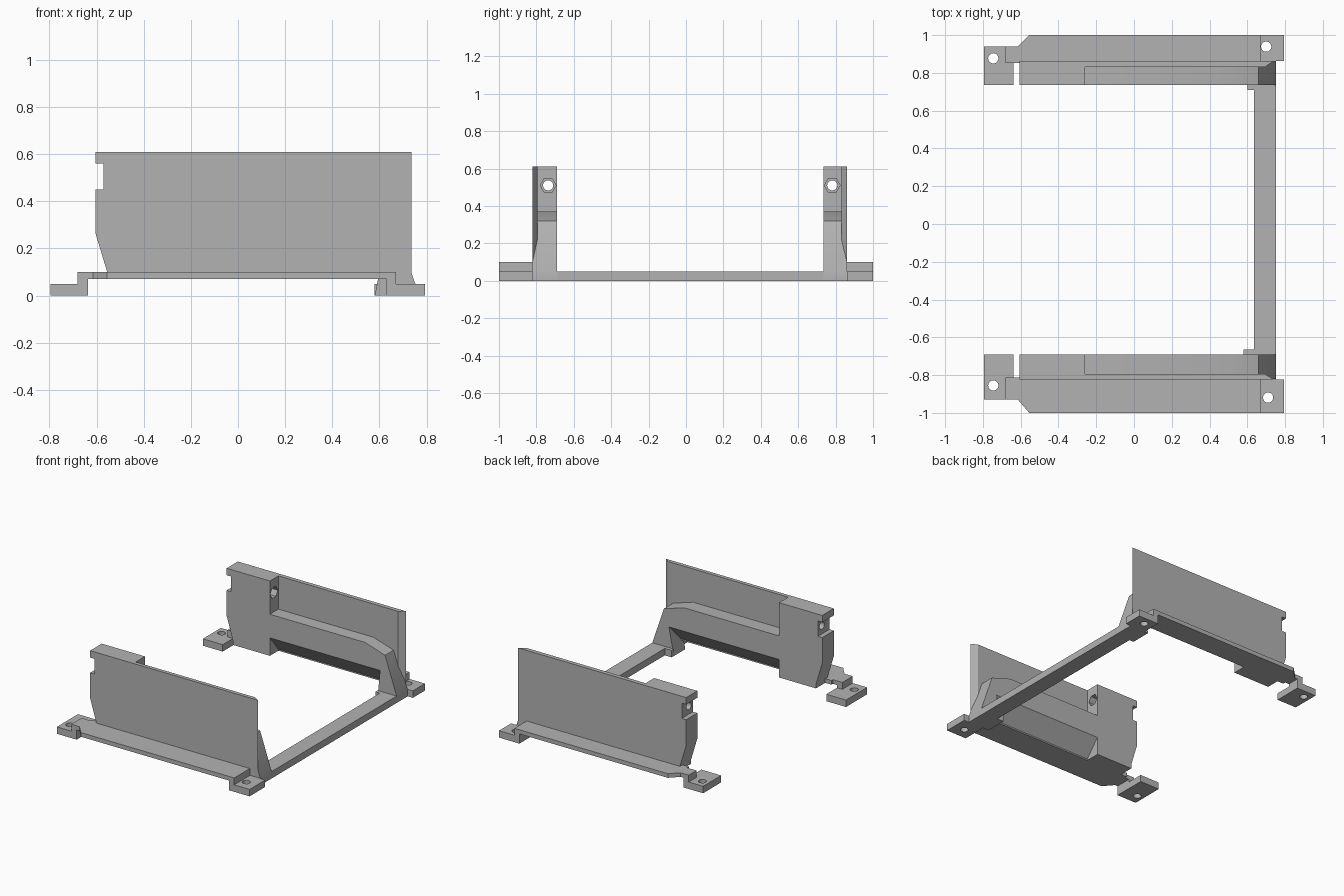
import bpy, bmesh, math
from mathutils import Matrix, Vector

cube = bpy.data.objects.get("Cube")
if cube:
    bpy.data.objects.remove(cube, do_unlink=True)

grey = bpy.data.materials.new("plain_grey")
grey.use_nodes = True
grey.diffuse_color = (0.45, 0.45, 0.45, 1)
grey.node_tree.nodes["Principled BSDF"].inputs["Base Color"].default_value = grey.diffuse_color


def loft(name, sections):
    """Skin closed rings of points and cap both ends."""
    bm = bmesh.new()
    rings = [[bm.verts.new(p) for p in ring] for ring in sections]
    n = len(rings[0])
    for a, b in zip(rings, rings[1:]):
        for i in range(n):
            j = (i + 1) % n
            bm.faces.new((a[i], a[j], b[j], b[i]))
    bm.faces.new(rings[0])
    bm.faces.new(rings[-1])
    bmesh.ops.recalc_face_normals(bm, faces=bm.faces)
    mesh = bpy.data.meshes.new(name)
    bm.to_mesh(mesh)
    bm.free()
    mesh.materials.append(grey)
    ob = bpy.data.objects.new(name, mesh)
    bpy.context.collection.objects.link(ob)
    return ob


def side_prism(name, outline, y0, y1):
    """Extrude an (x, z) outline along y."""
    return loft(name, [[(x, y, z) for x, z in outline] for y in (y0, y1)])


def flat_prism(name, outline, z0, z1):
    """Extrude an (x, y) outline along z."""
    return loft(name, [[(x, y, z) for x, y in outline] for z in (z0, z1)])


def box(name, x0, x1, y0, y1, z0, z1):
    return flat_prism(name, [(x0, y0), (x1, y0), (x1, y1), (x0, y1)], z0, z1)


def drill(ob, centre, radius, depth, axis="Z", sides=32):
    """Cut a round or hexagonal hole."""
    bm = bmesh.new()
    bmesh.ops.create_cone(bm, cap_ends=True, segments=sides, radius1=radius,
                          radius2=radius, depth=depth)
    turn = Matrix.Rotation(math.pi / 2, 4, "Y") if axis == "X" else Matrix()
    bm.transform(Matrix.Translation(Vector(centre)) @ turn)
    mesh = bpy.data.meshes.new("hole_cutter")
    bm.to_mesh(mesh)
    bm.free()
    mesh.materials.append(grey)
    cutter = bpy.data.objects.new("hole_cutter", mesh)
    cutter.hide_render = True
    bpy.context.collection.objects.link(cutter)
    mod = ob.modifiers.new("hole", "BOOLEAN")
    mod.operation = "DIFFERENCE"
    mod.solver = "EXACT"
    mod.object = cutter
    bpy.context.view_layer.objects.active = ob
    bpy.ops.object.modifier_apply(modifier=mod.name)
    bpy.data.objects.remove(cutter, do_unlink=True)


def bracket(side, s, inner, mid, outer, foot, left_hole, right_hole, tab):
    """One side wall; y distances are measured outward from the centre."""
    # Notched left edge shared by the wall plate and the thick block
    edge = [(-0.555, 0.07), (-0.555, 0.1), (-0.605, 0.265), (-0.605, 0.45),
            (-0.57, 0.45), (-0.57, 0.56), (-0.605, 0.56), (-0.605, 0.61)]

    # Wall plate, with its right end bevelled towards the inside
    loft(side + "_wall_plate", [
        [(x, s * y, z) for x, z in edge + [(right, 0.61), (right, 0.07)]]
        for y, right in ((mid, 0.695), (outer, 0.737))])

    # Thick block with bolt hole and hexagonal nut pocket
    block = side_prism(side + "_block", edge + [(-0.26, 0.61), (-0.26, 0.07)],
                       s * inner, s * mid)
    bolt = s * (inner + 0.047)
    drill(block, (-0.43, bolt, 0.51), 0.027, 0.6, "X")
    drill(block, (-0.27, bolt, 0.51), 0.042, 0.1, "X", 6)

    # Arm with a slanted underside, dropping towards the leg
    loft(side + "_arm", [
        [(x, s * inner, 0.2), (x, s * inner, top),
         (x, s * mid, top), (x, s * mid, 0.08)]
        for x, top in ((-0.26, 0.37), (0.5, 0.37), (0.66, 0.32))])
    side_prism(side + "_leg", [(tab, 0), (0.752, 0), (0.752, 0.05),
                               (0.66, 0.32), (0.635, 0.32), (0.62, 0.2)],
               s * inner, s * (outer - 0.002))
    box(side + "_leg_tab", tab, 0.637, s * (inner - 0.025), s * inner, 0, 0.05)

    # Raised flange with a narrow neck at its left end
    flat_prism(side + "_flange",
               [(-0.68, s * (outer - 0.01)), (-0.605, s * (outer - 0.01)),
                (-0.605, s * mid), (0.67, s * mid), (0.67, s), (-0.555, s),
                (-0.615, s * foot), (-0.68, s * foot)], 0.07, 0.1)

    # Feet and the risers that lift the flange off them
    left = box(side + "_left_foot", -0.795, -0.637, s * inner, s * foot, 0, 0.05)
    drill(left, (-0.745, s * left_hole, 0.025), 0.027, 0.2)
    box(side + "_left_riser", -0.68, -0.637, s * (outer - 0.01), s * foot, 0.05, 0.1)
    right = box(side + "_right_foot", 0.63, 0.793, s * outer, s, 0, 0.05)
    drill(right, (right_hole, s * 0.5 * (outer + 1) + 0.008 * (s > 0) - 0.008 * (s < 0),
                  0.025), 0.027, 0.2)
    box(side + "_right_riser", 0.63, 0.67, s * mid, s, 0.05, 0.1)


bracket("front", -1, 0.69, 0.795, 0.822, 0.93, 0.855, 0.71, 0.58)
bracket("back", 1, 0.735, 0.832, 0.862, 0.94, 0.877, 0.7, 0.6)

# Cross beam joining both sides
box("cross_beam", 0.635, 0.752, -0.822, 0.862, 0, 0.05)

# Smooth only the gentle curves
bpy.ops.object.select_all(action="DESELECT")
for ob in bpy.context.scene.objects:
    if ob.type == "MESH" and ob.data.materials and ob.data.materials[0] == grey:
        ob.select_set(True)
        bpy.context.view_layer.objects.active = ob
bpy.ops.object.shade_smooth_by_angle(angle=math.radians(25))
